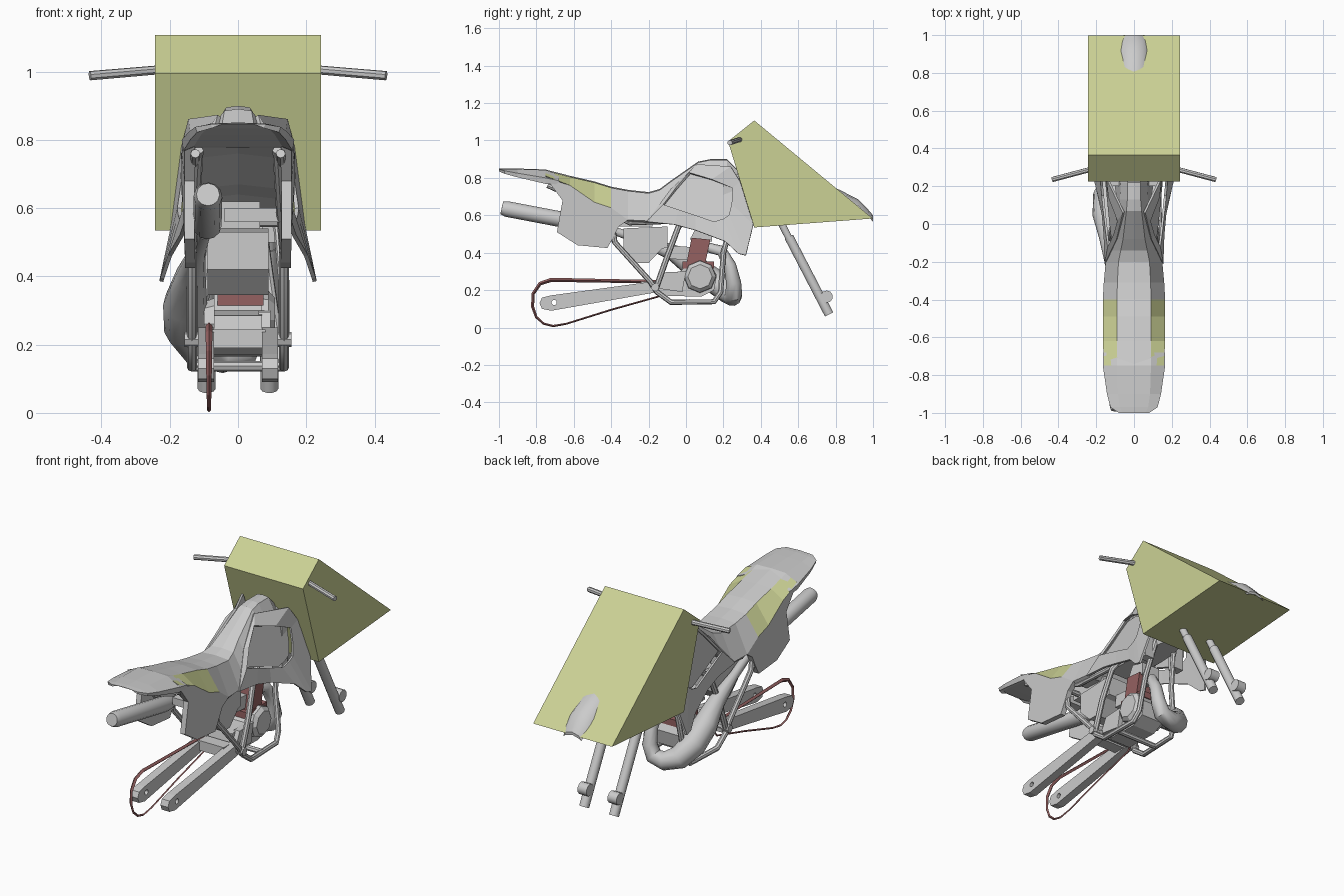
import bpy, bmesh, math
from mathutils import Vector, Quaternion


def material(name, color):
    m = bpy.data.materials.new(name)
    m.diffuse_color = (*color, 1)
    return m


GREEN = material("green", (0.60, 0.64, 0.30))
RED = material("dark_red", (0.30, 0.12, 0.12))


def loft(name, rings, mirror=False, mat=None, smooth=False, closed=False, thick=0):
    """Skin a list of equal-length point rings, capping the ends."""
    bm = bmesh.new()
    vs = [[bm.verts.new(p) for p in r] for r in rings]
    n = len(rings[0])
    pairs = list(zip(vs, vs[1:])) + ([(vs[-1], vs[0])] if closed else [])
    for a, b in pairs:
        for i in range(n):
            j = (i + 1) % n
            bm.faces.new((a[i], a[j], b[j], b[i]))
    if not closed and not thick:
        bm.faces.new(vs[0][::-1])
        bm.faces.new(vs[-1])
    bmesh.ops.recalc_face_normals(bm, faces=bm.faces)
    me = bpy.data.meshes.new(name)
    bm.to_mesh(me)
    bm.free()
    ob = bpy.data.objects.new(name, me)
    bpy.context.collection.objects.link(ob)
    if mat:
        me.materials.append(mat)
    if thick:
        s = ob.modifiers.new("thickness", 'SOLIDIFY')
        s.thickness = thick
        s.offset = 0
    if mirror:
        ob.modifiers.new("mirror", 'MIRROR')
    if smooth:
        bpy.ops.object.select_all(action='DESELECT')
        ob.select_set(True)
        bpy.context.view_layer.objects.active = ob
        bpy.ops.object.shade_smooth_by_angle(angle=math.radians(40))
    return ob


def prism(name, yz, x0, x1, **kw):
    return loft(name, [[(x, y, z) for y, z in yz] for x in (x0, x1)], **kw)


def box(name, x0, x1, y0, y1, z0, z1, **kw):
    return prism(name, [(y0, z0), (y1, z0), (y1, z1), (y0, z1)], x0, x1, **kw)


def tube(name, pts, radii, sides=8, closed=False, smooth=True, **kw):
    """Sweep a circle along a path with a radius for each point."""
    p = [Vector(q) for q in pts]
    n = len(p)
    radii = radii if isinstance(radii, list) else [radii] * n
    rings, last, q = [], Vector((0, 0, 1)), Quaternion()
    for i in range(n):
        a = p[i - 1] if i or closed else p[i]
        b = p[(i + 1) % n] if i < n - 1 or closed else p[i]
        t = (b - p[i]).normalized() + (p[i] - a).normalized()
        if t.length < 1e-4:
            t = last.copy()
        t.normalize()
        q = last.rotation_difference(t) @ q
        last = t
        rings.append([p[i] + q @ Vector((radii[i] * math.cos(k * math.tau / sides),
                      radii[i] * math.sin(k * math.tau / sides), 0)) for k in range(sides)])
    return loft(name, rings, closed=closed, smooth=smooth, **kw)


def sections(name, secs, **kw):
    """Loft symmetric half sections: (y, [(x, z), ...]) from top centre to bottom centre."""
    rings = []
    for y, half in secs:
        ring = [(x, y, z) for x, z in half]
        rings.append(ring + [(-x, y, z) for x, z in half[-2:0:-1]])
    return loft(name, rings, **kw)


def panel(name, pts, thick):
    """Side panel from outline points, thickened toward the centre."""
    return loft(name, [pts, [(x - thick, y, z) for x, y, z in pts]], mirror=True)


# front cover block
prism("front_cover", [(.225, .995), (.365, 1.107), (.998, .583), (.365, .535)], -.243, .243, mat=GREEN)

# front fender
sections("front_fender", [(y, [(0, z), (w * .7, z - .01), (w, z - .035), (w * .7, z - .025), (0, z - .015)])
         for y, z, w in [(.3, .68, .05), (.5, .77, .07), (.7, .78, .075), (.82, .737, .07),
                         (.92, .685, .068), (.97, .635, .065), (1.0, .60, .055)]], smooth=True)

# handlebar
tube("handlebar", [(-.434, .235, .988), (-.2, .297, 1.008), (-.1, .32, .95), (.1, .32, .95),
                   (.2, .297, 1.008), (.434, .235, .988)], .014)

# forks, axle lugs and clamps
tube("fork_upper", [(.092, .31, .95), (.092, .58, .42)], .020, 10, mirror=True)
tube("fork_lower", [(.092, .55, .485), (.092, .765, .07)], .026, 10, mirror=True)
tube("fork_lug", [(.065, .752, .165), (.12, .752, .165)], .033, 10, mirror=True)
box("upper_fork_clamp", -.12, .12, .29, .37, .87, .91)
box("lower_fork_clamp", -.12, .12, .37, .46, .68, .72)

# seat with green flanks
seat = sections("seat", [(y, [(0, zt + .006), (wt, zt), (wl, zl), (wl - .03, zl - .015), (0, zl + .0)])
    for y, zt, wt, zl, wl in [(-.75, .838, .088, .81, .158), (-.62, .805, .09, .76, .165),
        (-.49, .775, .09, .67, .165), (-.4, .747, .09, .64, .165), (-.31, .73, .088, .575, .16),
        (-.2, .718, .082, .57, .15), (-.14, .735, .07, .64, .125), (-.08, .78, .058, .73, .09),
        (.07, .885, .04, .86, .06)]])
seat.data.materials.append(None)
seat.data.materials.append(GREEN)
for f in seat.data.polygons:
    if f.center.y < -.38 and abs(f.normal.x) > .35 and f.normal.z > .1:
        f.material_index = 1

# fuel tank
sections("tank", [(y, [(0, z), (a, z - .005), (b, z - .07), (b + .03, .66), (b, .58), (0, .58)])
    for y, z, a, b in [(-.12, .73, .05, .07), (.07, .888, .04, .07), (.13, .9, .035, .075),
                       (.22, .9, .035, .07), (.32, .80, .03, .05)]])

# rear fender
sections("rear_fender", [(y, [(0, zt), (a, zt - .003), (b, zm), (b - .005, zb), (b - .035, zb + .012), (0, zb + .012)])
    for y, zt, a, b, zm, zb in [(-.68, .82, .09, .163, .785, .765), (-.75, .845, .09, .165, .80, .768),
        (-.9, .85, .085, .143, .825, .803), (-.97, .851, .075, .125, .838, .822), (-1.0, .85, .06, .08, .846, .835)]])

# rear side panels
panel("rear_side_panel", [(.156, -.75, .80), (.165, -.62, .76), (.165, -.49, .67), (.165, -.4, .64),
      (.16, -.31, .575), (.157, -.36, .54), (.155, -.39, .48), (.155, -.42, .425), (.155, -.58, .44),
      (.157, -.69, .51), (.157, -.66, .68)], .03)

# shroud frames with a recessed inner panel
outer = [(.15, -.21, .565), (.09, -.08, .735), (.055, .06, .87), (.14, .24, .86), (.16, .29, .78),
         (.19, .36, .55), (.225, .32, .385), (.222, .28, .395), (.20, .21, .46), (.165, .05, .52), (.155, -.06, .55)]
inner = [(.135, -.12, .655), (.105, -.05, .745), (.085, .02, .825), (.13, .14, .79), (.147, .25, .745),
         (.163, .245, .66), (.172, .23, .60), (.17, .20, .58), (.165, .15, .565), (.155, .05, .6), (.145, -.04, .63)]
loft("shroud", [outer, inner], mirror=True, thick=.012)
panel("shroud_inner_panel", [(x - .02, y, z) for x, y, z in inner], .02)
box("radiator", .07, .13, .2, .25, .5, .78, mirror=True)

# frame cradle, spars and rear struts
tube("frame_cradle", [(.135, -.39, .52), (.135, -.38, .455), (.135, -.19, .245), (.135, -.155, .19),
     (.135, -.08, .135), (.13, .15, .138), (.12, .185, .19), (.09, .2, .4), (.03, .32, .85)], .015, mirror=True)
tube("frame_spar", [(.135, -.16, .21), (.135, -.10, .38), (.12, -.04, .54), (.09, .05, .62), (.03, .31, .83)], .016, mirror=True)
tube("subframe", [(.135, -.39, .47), (.125, -.55, .6), (.115, -.72, .77)], .014, mirror=True)
tube("seat_rail", [(.10, -.02, .57), (.13, -.3, .56), (.125, -.74, .76)], .014, mirror=True)
tube("head_tube", [(0, .34, .9), (0, .40, .72)], .035, 10)
for i, (y, z) in enumerate([(-.16, .22), (.02, .137), (-.38, .56)]):
    tube(f"frame_crossbar_{i}", [(-.135, y, z), (.135, y, z)], .015)
tube("pivot_bolt", [(.115, -.165, .215), (.157, -.165, .215)], .022, mirror=True)

# swingarm with axle holes
arm = prism("swingarm", [(-.15, .25), (-.72, .172), (-.77, .16), (-.783, .13), (-.77, .10), (-.72, .09),
                         (-.15, .19)], .07, .117, mirror=True)
cutter = tube("axle_hole_cutter", [(-.2, -.705, .134), (.2, -.705, .134)], .014, 12)
cutter.hide_render = True
cutter.hide_viewport = True
cut = arm.modifiers.new("axle_hole", 'BOOLEAN')
cut.object = cutter
box("swingarm_bridge", -.08, .08, -.24, -.17, .19, .245)

# chain
tube("chain", [(-.085, y, z) for y, z in [(-.15, .245), (-.45, .25), (-.72, .255), (-.78, .235), (-.818, .18),
     (-.82, .11), (-.80, .055), (-.76, .02), (-.71, .008), (-.64, .02), (-.4, .095), (-.15, .165), (-.12, .205)]],
     [.01, .01, .011, .01, .009, .008, .007, .006, .006, .005, .005, .005, .006], 4, True, False, mat=RED)

# engine
prism("crankcase", [(-.17, .2), (-.12, .17), (.08, .165), (.15, .2), (.165, .28), (.13, .34), (.02, .35),
                    (-.03, .3), (-.15, .285)], -.07, .07)
tube("clutch_cover", [(.06, .075, .272), (.09, .075, .272), (.108, .075, .272)], [.088, .085, .065], 8, smooth=False)
tube("flywheel_cover", [(-.06, .075, .26), (-.10, .075, .26)], [.08, .065], 8, smooth=False)
prism("gear_cover", [(-.16, .21), (-.02, .19), (.0, .30), (-.12, .295)], .06, .095)
prism("cylinder", [(.0, .33), (.1, .33), (.13, .47), (.03, .48)], -.045, .07, mat=RED)
prism("cylinder_head", [(.02, .47), (.14, .46), (.14, .53), (.06, .545)], -.055, .06)
box("crankcase_gasket", -.06, .075, -.02, .15, .315, .352, mat=RED)
prism("carburetor", [(-.11, .37), (.01, .36), (.03, .43), (-.1, .44)], -.04, .04)

# air box and intake
prism("air_box", [(-.335, .53), (-.335, .42), (-.26, .345), (-.2, .345), (-.13, .42), (-.1, .43), (-.1, .54)], -.09, .09)
box("inner_air_box", -.065, .065, -.42, -.18, .54, .62)
box("rear_crossbar", -.04, .125, -.52, -.47, .56, .60)

# exhaust chamber
tube("exhaust_pipe", [(.02, .11, .43), (.035, .19, .41), (.045, .235, .33), (.045, .255, .24), (.02, .255, .18),
     (-.04, .25, .165), (-.11, .22, .19), (-.15, .15, .25), (-.155, .05, .32), (-.14, -.07, .4),
     (-.12, -.25, .47), (-.1, -.42, .53)],
     [.026, .03, .034, .04, .045, .05, .06, .068, .065, .045, .025, .022], 10)

# muffler with a hollow end
tube("muffler", [(-.095, -.42, .53), (-.09, -.52, .55), (-.088, -.96, .634), (-.088, -.985, .64),
     (-.088, -.985, .64), (-.088, -.9, .622)], [.022, .042, .042, .034, .02, .02], 12)
